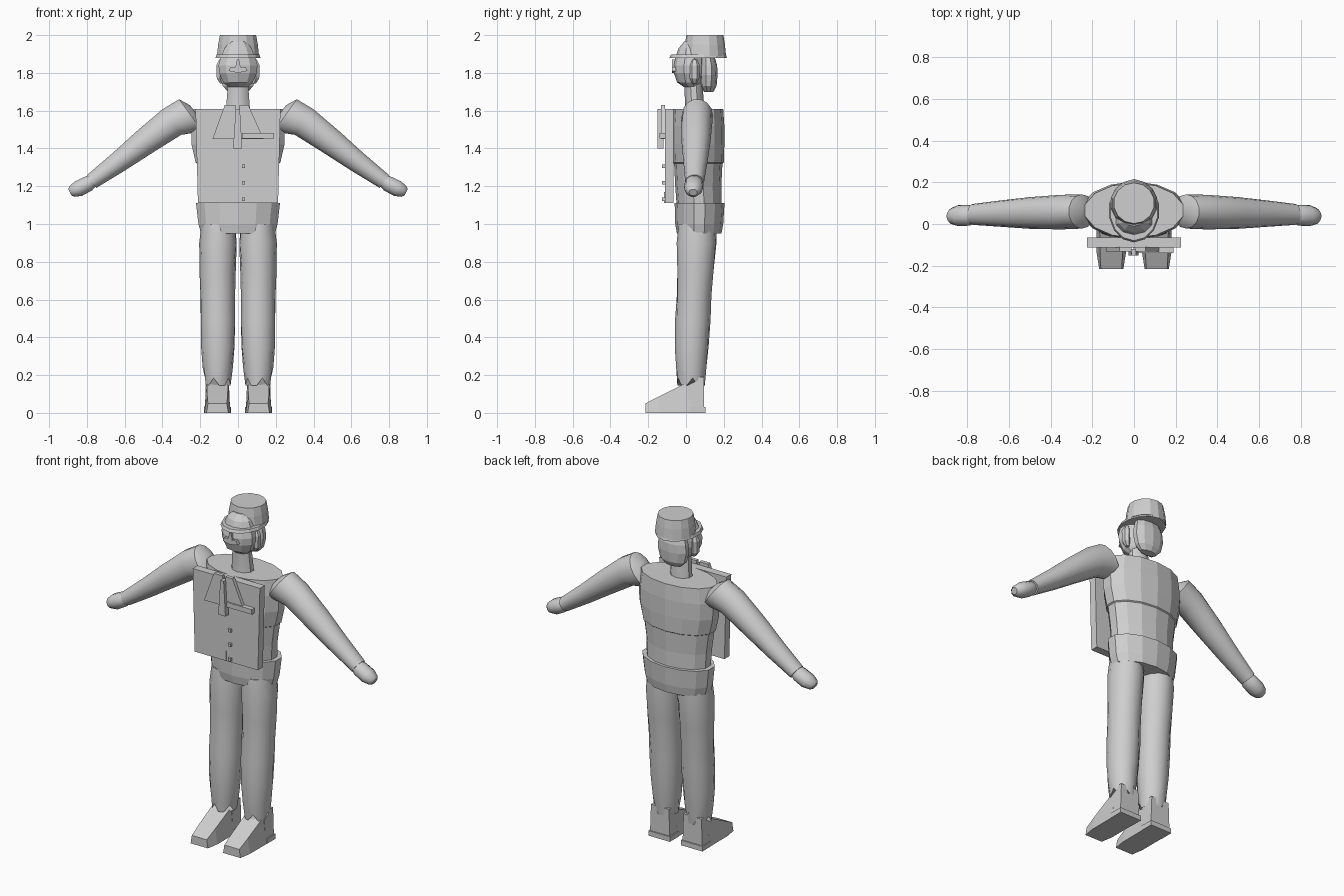
import bpy, math
from mathutils import Vector

grey = bpy.data.materials.new("light grey")
grey.diffuse_color = (0.62, 0.62, 0.62, 1)


def make(name, verts, faces, smooth=None):
    me = bpy.data.meshes.new(name)
    me.from_pydata(verts, [], faces)
    me.materials.append(grey)
    ob = bpy.data.objects.new(name, me)
    bpy.context.collection.objects.link(ob)
    bpy.ops.object.select_all(action='DESELECT')
    ob.select_set(True)
    bpy.context.view_layer.objects.active = ob
    bpy.ops.object.mode_set(mode='EDIT')
    bpy.ops.mesh.select_all(action='SELECT')
    bpy.ops.mesh.normals_make_consistent(inside=False)
    bpy.ops.object.mode_set(mode='OBJECT')
    if smooth:
        bpy.ops.object.shade_smooth_by_angle(angle=math.radians(smooth))
    return ob


def loft(name, rings, smooth=None):
    """Skin a list of equal rings and cap both ends."""
    n = len(rings[0])
    verts = [p for r in rings for p in r]
    faces = [(k * n + i, k * n + (i + 1) % n, (k + 1) * n + (i + 1) % n, (k + 1) * n + i)
             for k in range(len(rings) - 1) for i in range(n)]
    faces += [tuple(range(n)), tuple(range((len(rings) - 1) * n, len(rings) * n))]
    return make(name, verts, faces, smooth)


def ring(c, u, v, n, turn=0.5):
    """Ellipse about c with half axes u and v."""
    c, u, v = Vector(c), Vector(u), Vector(v)
    return [c + u * math.cos(a) + v * math.sin(a)
            for a in (2 * math.pi * (i + turn) / n for i in range(n))]


def column(name, rows, n, smooth=None):
    """Upright loft; rows are (z, cx, cy, rx, ry)."""
    return loft(name, [ring((cx, cy, z), (rx, 0, 0), (0, ry, 0), n)
                       for z, cx, cy, rx, ry in rows], smooth)


def limb(name, side, rows, angle, n):
    """Sideways sloping loft; rows are (x, z, y, r_up, r_y)."""
    s, c = math.sin(angle), math.cos(angle)
    return loft(name, [ring((side * x, y, z), (side * ru * s, 0, ru * c), (0, rv, 0), n)
                       for x, z, y, ru, rv in rows], 40)


def plate(name, pts, y0, y1):
    """Flat piece with an x-z outline."""
    return loft(name, [[(x, y, z) for x, z in pts] for y in (y0, y1)])


def rect(x0, x1, z0, z1):
    return [(x0, z0), (x1, z0), (x1, z1), (x0, z1)]


# Torso, with a back yoke slightly proud of the waist
column("torso", [(1.08, 0, .07, .2, .118), (1.2, 0, .065, .205, .122),
                 (1.32, 0, .065, .222, .128), (1.325, 0, .065, .23, .135),
                 (1.42, 0, .065, .252, .138), (1.52, 0, .065, .255, .138),
                 (1.61, 0, .065, .24, .132)], 14)
column("belt", [(.95, 0, .07, .2, .118), (1.0, 0, .07, .215, .127),
                (1.11, 0, .072, .228, .132)], 14)

# Stiff front panel with collar, tie, pocket flap, buttons and seam
plate("front_panel", [(-.212, 1.11), (.212, 1.11), (.225, 1.61), (-.225, 1.61)], -.112, -.065)
plate("left_lapel", [(-.07, 1.63), (-.012, 1.63), (-.012, 1.45), (-.135, 1.45)], -.132, -.11)
plate("right_lapel", [(.055, 1.63), (.008, 1.63), (.012, 1.45), (.135, 1.45)], -.132, -.11)
plate("tie", [(-.012, 1.61), (.01, 1.61), (.022, 1.4), (-.026, 1.4)], -.152, -.12)
plate("pocket_flap", rect(.02, .19, 1.452, 1.482), -.14, -.11)
plate("front_seam", rect(-.004, .002, 1.11, 1.17), -.117, -.11)
for z in (1.305, 1.218, 1.13):
    plate("button", rect(.02, .038, z - .009, z + .009), -.126, -.11)

for side, tag in ((-1, "left"), (1, "right")):
    # Trouser leg with a ragged hem
    rows = [(1.0, .105, .06, .09, .1), (.9, .106, .056, .1, .106), (.75, .108, .05, .096, .098),
            (.62, .107, .043, .092, .092), (.49, .106, .036, .093, .094),
            (.35, .107, .03, .089, .09), (.24, .107, .028, .08, .082)]
    rings = [ring((side * x, y, z), (side * rx, 0, 0), (0, ry, 0), 14, .5 + .25 * k)
             for k, (z, x, y, rx, ry) in enumerate(rows)]
    hem = ring((side * .107, .027, .145), (side * .068, 0, 0), (0, .073, 0), 14, 2.25)
    for i in range(0, 14, 3):
        hem[i].z += .04
    loft(tag + "_leg", rings + [hem], 40)

    # Shoe: wedge toe, ankle block and heel sole
    fx = side * .109
    loft(tag + "_shoe", [[(fx - b, y, 0), (fx + b, y, 0), (fx + t, y, h), (fx - t, y, h)]
                         for y, b, t, h in ((-.215, .058, .05, .05), (-.14, .07, .054, .088),
                                            (.0, .07, .056, .158), (.03, .07, .058, .15))])
    loft(tag + "_ankle", [[(fx - .067, y, 0), (fx + .067, y, 0), (fx + .06, y, .19),
                           (fx - .06, y, .19)] for y in (.01, .094)])
    loft(tag + "_heel", [[(fx - .072, y, 0), (fx + .072, y, 0), (fx + .072, y, .03),
                          (fx - .072, y, .03)] for y in (.02, .102)])

    # Sleeve and mitten hand
    limb(tag + "_arm", side, [(.222, 1.585, .06, .055, .045), (.25, 1.575, .06, .108, .082),
                              (.35, 1.54, .057, .086, .083), (.5, 1.43, .053, .072, .076),
                              (.63, 1.33, .05, .058, .064), (.775, 1.225, .046, .043, .05)],
         math.radians(36), 14)
    limb(tag + "_hand", side, [(.755, 1.237, .042, .03, .035), (.79, 1.215, .042, .043, .05),
                               (.845, 1.187, .04, .045, .05), (.878, 1.172, .038, .033, .038),
                               (.89, 1.167, .038, .02, .022)], math.radians(27), 10)

    # Ear
    column(tag + "_ear", [(1.745, side * .085, .045, .012, .012), (1.77, side * .095, .045, .02, .025),
                          (1.84, side * .097, .045, .02, .028), (1.87, side * .09, .045, .012, .015)], 6)

# Neck and collar
column("neck", [(1.59, 0, .045, .068, .055), (1.64, 0, .045, .064, .05),
                (1.75, 0, .038, .056, .048)], 10, 40)

# Head, with the forehead dome showing in front of the hat
column("head", [(1.725, 0, .03, .055, .04), (1.75, 0, .018, .082, .065), (1.8, 0, .015, .105, .08),
                (1.84, 0, .015, .108, .082), (1.88, 0, .018, .098, .075),
                (1.93, 0, .02, .075, .06), (1.965, 0, .025, .045, .035)], 10)
plate("moustache", [(-.05, 1.81), (0, 1.8), (.05, 1.81), (.04, 1.832), (-.04, 1.832)], -.074, -.04)
plate("nose", [(-.014, 1.83), (.014, 1.83), (.006, 1.87), (-.006, 1.87)], -.075, -.04)

# Rounded hair at the nape
column("back_hair", [(1.7, 0, .12, .055, .025), (1.73, 0, .12, .085, .042), (1.79, 0, .12, .1, .047),
                     (1.84, 0, .12, .095, .045), (1.89, 0, .115, .08, .035)], 10)

# Hat
column("hat_crown", [(1.89, 0, .1, .114, .112), (1.95, 0, .1, .108, .106),
                     (2.0, 0, .1, .098, .098)], 14)
column("hat_brim", [(1.88, 0, .064, .122, .152), (1.897, 0, .066, .116, .146)], 14)
